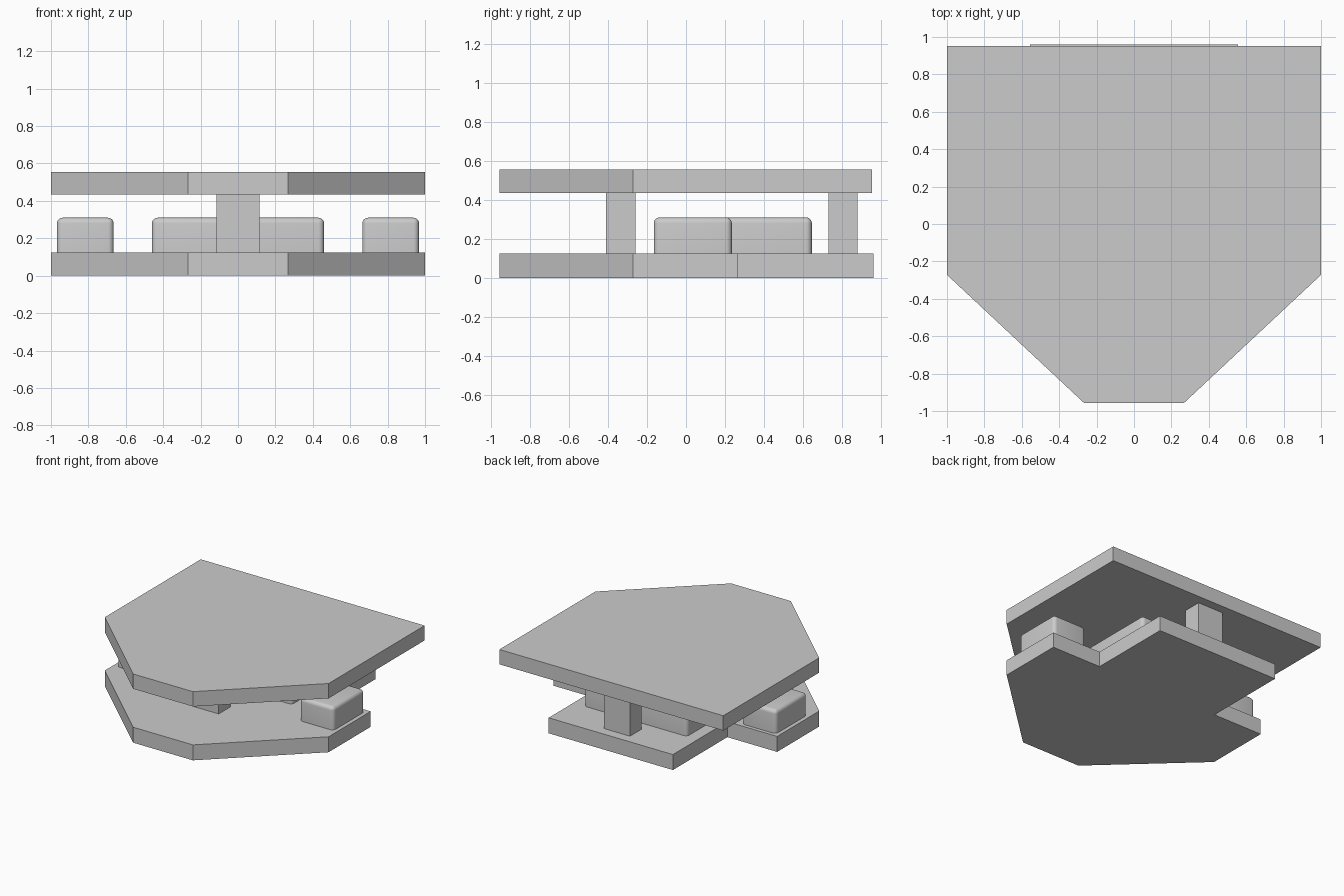
import bpy, bmesh

old = bpy.data.objects.get("Cube")
if old:
    bpy.data.objects.remove(old, do_unlink=True)

grey = bpy.data.materials.new("plain grey")
grey.use_nodes = True
grey.diffuse_color = (0.6, 0.6, 0.6, 1)
grey.node_tree.nodes["Principled BSDF"].inputs["Base Color"].default_value = (0.6, 0.6, 0.6, 1)

PLATE_TOP = 0.125     # upper face of the lower deck
ROOF_BOTTOM = 0.435   # underside of the upper deck
ROOF_TOP = 0.555


def prism(name, half_outline, z0, z1, radius=0):
    """Extrude an outline mirrored across x = 0; optionally round all but the bottom edges."""
    outline = half_outline + [(-x, y) for x, y in reversed(half_outline)]
    return extrude(name, outline, z0, z1, radius)


def block(name, x0, x1, y0, y1, z0, z1, radius=0):
    return extrude(name, [(x0, y0), (x1, y0), (x1, y1), (x0, y1)], z0, z1, radius)


def extrude(name, outline, z0, z1, radius):
    bm = bmesh.new()
    base = bm.faces.new([bm.verts.new((x, y, z0)) for x, y in outline])
    result = bmesh.ops.extrude_face_region(bm, geom=[base], use_keep_orig=True)
    for v in result["geom"]:
        if isinstance(v, bmesh.types.BMVert):
            v.co.z = z1
    bmesh.ops.recalc_face_normals(bm, faces=bm.faces)
    if radius:
        edges = [e for e in bm.edges if max(v.co.z for v in e.verts) > z0 + 0.01]
        bmesh.ops.bevel(bm, geom=edges, offset=radius, segments=5,
                        profile=0.5, affect='EDGES', clamp_overlap=True)
    mesh = bpy.data.meshes.new(name)
    bm.to_mesh(mesh)
    bm.free()
    mesh.materials.append(grey)
    obj = bpy.data.objects.new(name, mesh)
    bpy.context.collection.objects.link(obj)
    if radius:
        bpy.ops.object.select_all(action='DESELECT')
        obj.select_set(True)
        bpy.context.view_layer.objects.active = obj
        bpy.ops.object.shade_smooth_by_angle()
    return obj


# Decks: tapered front, the lower one notched at both rear corners
nose = [(0.267, -0.957), (1.0, -0.272)]
prism("lower_deck", nose + [(1.0, 0.265), (0.555, 0.265), (0.555, 0.96)], 0, PLATE_TOP)
prism("upper_deck", nose + [(1.0, 0.953)], ROOF_BOTTOM, ROOF_TOP)

# Posts joining the decks
for name, y in (("front_post", -0.41), ("rear_post", 0.73)):
    block(name, -0.115, 0.115, y, y + 0.15, PLATE_TOP, ROOF_BOTTOM)

# Rounded seats on the lower deck
block("center_seat", -0.46, 0.46, 0.03, 0.645, PLATE_TOP, 0.31, 0.03)
block("left_seat", 0.665, 0.968, -0.165, 0.235, PLATE_TOP, 0.31, 0.03)
block("right_seat", -0.968, -0.665, -0.165, 0.235, PLATE_TOP, 0.31, 0.03)
